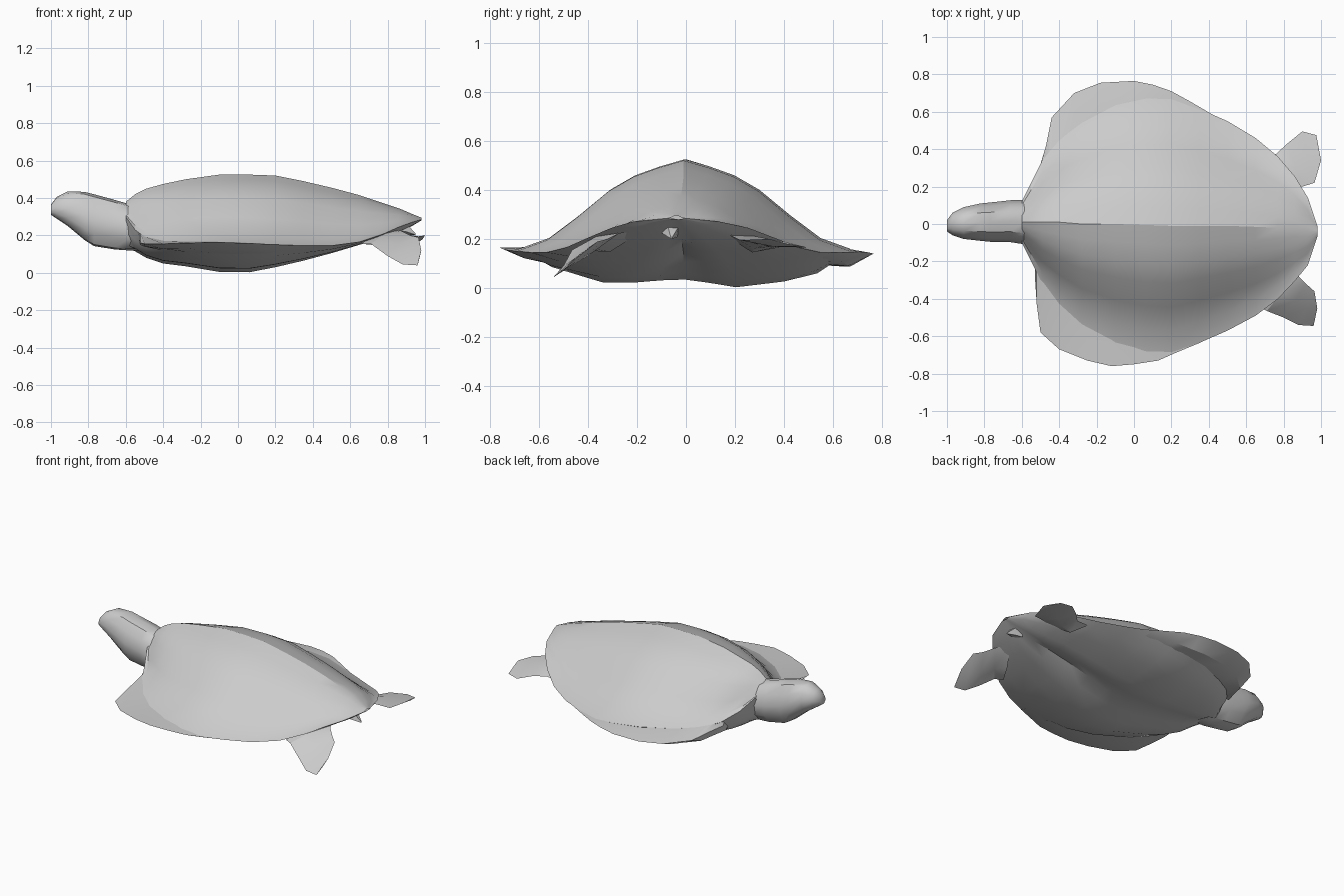
import bpy, bmesh, math
from mathutils import Vector

skin = bpy.data.materials.new("light grey")
skin.diffuse_color = (0.6, 0.6, 0.6, 1)


def loft(name, rings, closed=True, angle=35):
    """Skin a row of equal-length rings of points."""
    bm = bmesh.new()
    rows = [[bm.verts.new(p) for p in r] for r in rings]
    n = len(rows[0])
    for a, b in zip(rows, rows[1:]):
        for i in range(n if closed else n - 1):
            j = (i + 1) % n
            bm.faces.new((a[i], a[j], b[j], b[i]))
    if closed:
        bm.faces.new(rows[0])
        bm.faces.new(rows[-1])
    bmesh.ops.recalc_face_normals(bm, faces=bm.faces[:])
    if not closed:  # open skins: face away from the body middle
        mid = Vector((0.1, 0, 0.2))
        if sum(f.normal.dot(f.calc_center_median() - mid) * f.calc_area() for f in bm.faces) < 0:
            bmesh.ops.reverse_faces(bm, faces=bm.faces[:])
    me = bpy.data.meshes.new(name)
    bm.to_mesh(me)
    bm.free()
    me.materials.append(skin)
    ob = bpy.data.objects.new(name, me)
    bpy.context.collection.objects.link(ob)
    bpy.ops.object.select_all(action='DESELECT')
    ob.select_set(True)
    bpy.context.view_layer.objects.active = ob
    bpy.ops.object.shade_smooth_by_angle(angle=math.radians(angle))
    return ob


# Body stations: x, centre y, half width, ridge z, rim z, belly z
body = [
    (-0.60, 0.01, 0.11, 0.38, 0.30, 0.13),
    (-0.55, 0.01, 0.21, 0.42, 0.23, 0.115),
    (-0.49, 0.01, 0.33, 0.45, 0.185, 0.08),
    (-0.40, 0.01, 0.44, 0.475, 0.17, 0.05),
    (-0.28, 0.00, 0.54, 0.50, 0.165, 0.035),
    (-0.10, 0.00, 0.635, 0.525, 0.165, 0.005),
    (0.06, -0.005, 0.675, 0.525, 0.16, 0.003),
    (0.20, -0.01, 0.68, 0.52, 0.15, 0.03),
    (0.35, -0.01, 0.625, 0.49, 0.145, 0.065),
    (0.50, -0.01, 0.56, 0.455, 0.145, 0.105),
    (0.65, -0.015, 0.475, 0.415, 0.165, 0.15),
    (0.77, -0.02, 0.38, 0.375, 0.205, 0.18),
    (0.86, -0.025, 0.28, 0.345, 0.245, 0.215),
    (0.93, -0.04, 0.18, 0.315, 0.27, 0.25),
    (0.98, -0.04, 0.03, 0.295, 0.285, 0.28),
]


def half_profile(prof, edge, centre, other=None):
    """Cross-section rings from (width fraction, height fraction) pairs."""
    full = [(-u, v) for u, v in reversed(other or prof)] + [(u, v) for u, v in prof[1:]]
    return [[(s[0], s[1] + s[2] * u, s[edge] + (s[centre] - s[edge]) * v) for u, v in full]
            for s in body]


shell_prof = [(0, 1), (0.15, 0.92), (0.3, 0.82), (0.45, 0.66), (0.64, 0.37), (0.82, 0.12), (1, 0)]
belly_left = [(0, 0.8), (0.14, 0.88), (0.31, 1), (0.6, 0.85), (0.8, 0.64), (1, 0)]
belly_right = [(0, 0.8), (0.14, 0.82), (0.31, 0.88), (0.5, 0.87), (0.8, 0.48), (1, 0)]
loft("shell", half_profile(shell_prof, 4, 3), closed=False, angle=28)
belly = half_profile(belly_left, 4, 5, belly_right)
for r in belly:  # groove along the middle, deeper toward the rear
    x, y, z = r[5]
    r[5] = (x, y, z + 0.03 * max(0, min(1, (x - 0.1) / 0.3, (0.9 - x) / 0.3)))
loft("belly", belly, closed=False, angle=28)

# Head and neck: x, centre y, half width, top z, bottom z
head = [
    (-1.0, -0.01, 0.03, 0.365, 0.31),
    (-0.97, 0.0, 0.06, 0.405, 0.29),
    (-0.91, 0.005, 0.085, 0.435, 0.25),
    (-0.82, 0.01, 0.10, 0.433, 0.175),
    (-0.77, 0.01, 0.105, 0.42, 0.143),
    (-0.66, 0.015, 0.112, 0.39, 0.125),
    (-0.59, 0.01, 0.118, 0.37, 0.12),
    (-0.52, 0.01, 0.118, 0.35, 0.12),
]
ring = [(0, 1), (0.5, 0.95), (0.82, 0.76), (1, 0.5), (0.9, 0.24), (0.5, 0.03)]
ring += [(0, 0)] + [(-u, v) for u, v in ring[:0:-1]]
loft("head", [[(x, c + w * u, b + (t - b) * v) for u, v in ring] for x, c, w, t, b in head], angle=40)


def rim(x):
    """Centre, half width, rim height and belly height of the body at x."""
    for a, b in zip(body, body[1:]):
        if x <= b[0]:
            t = (x - a[0]) / (b[0] - a[0])
            return [a[k] + (b[k] - a[k]) * t for k in (1, 2, 4, 5)]


# Front flippers swept back under the shell rim: x, outer y, edge z
left = [(-0.50, 0.32, 0.16), (-0.47, 0.42, 0.15), (-0.44, 0.57, 0.14), (-0.32, 0.70, 0.135),
        (-0.18, 0.755, 0.135), (0.0, 0.765, 0.14), (0.1, 0.745, 0.145), (0.2, 0.71, 0.148),
        (0.3, 0.655, 0.146), (0.42, 0.585, 0.144)]
right = [(-0.53, -0.28, 0.18), (-0.52, -0.43, 0.16), (-0.50, -0.58, 0.155), (-0.40, -0.67, 0.155),
         (-0.25, -0.73, 0.16), (-0.12, -0.76, 0.165), (0.0, -0.75, 0.16), (0.13, -0.73, 0.155),
         (0.22, -0.69, 0.15), (0.36, -0.632, 0.145)]
for name, rows, side, drop in (("left_front_flipper", left, 1, 0.035),
                               ("right_front_flipper", right, -1, 0.012)):
    rings = []
    for x, o, z in rows:
        c, w, rz, bz = rim(x)
        i = c + side * w * 0.8
        low = rz + (bz - rz) * 0.42
        d = drop * min(1, max(0.1, (0.4 - x) / 0.3))
        rings.append([(x, i, rz + 0.01), (x, c + side * w * 0.97, rz + 0.002), (x, o, z),
                      (x, o * 0.6 + i * 0.4, z * 0.6 + low * 0.4 - d), (x, i, low)])
    loft(name, rings, angle=30)


def paddle(name, rows, thick):
    """Hind flipper: pairs of edge points from root to tip, thickest at the hip."""
    rings = []
    for k, (a, b) in enumerate(rows):
        a, b = Vector(a), Vector(b)
        m, t = (a + b) / 2, Vector((0, 0, thick * (1 - k / len(rows)) ** 1.5))
        rings.append([a, m + t * 0.6, b, m - t])
    loft(name, rings, angle=30)


# Hind flippers: one spread flat, one angled down
paddle("left_hind_flipper", [
    ((0.68, 0.38, 0.165), (0.78, 0.16, 0.215)), ((0.76, 0.375, 0.17), (0.85, 0.18, 0.215)),
    ((0.82, 0.43, 0.18), (0.90, 0.20, 0.205)), ((0.90, 0.495, 0.165), (0.965, 0.22, 0.195)),
    ((0.975, 0.475, 0.17), (1.0, 0.34, 0.2))], 0.045)
paddle("right_hind_flipper", [
    ((0.66, -0.44, 0.155), (0.82, -0.18, 0.23)), ((0.71, -0.465, 0.155), (0.87, -0.27, 0.225)),
    ((0.80, -0.50, 0.09), (0.92, -0.32, 0.20)), ((0.88, -0.54, 0.045), (0.965, -0.36, 0.19)),
    ((0.96, -0.545, 0.04), (0.98, -0.45, 0.12))], 0.045)

# Tail spike under the rear rim
loft("tail", [[(x, -0.06 + r * math.cos(a), z + r * math.sin(a)) for a in (0.5, 2.1, 3.6, 5.2)]
              for x, z, r in ((0.85, 0.25, 0.05), (0.90, 0.235, 0.035), (0.95, 0.205, 0.005))])
